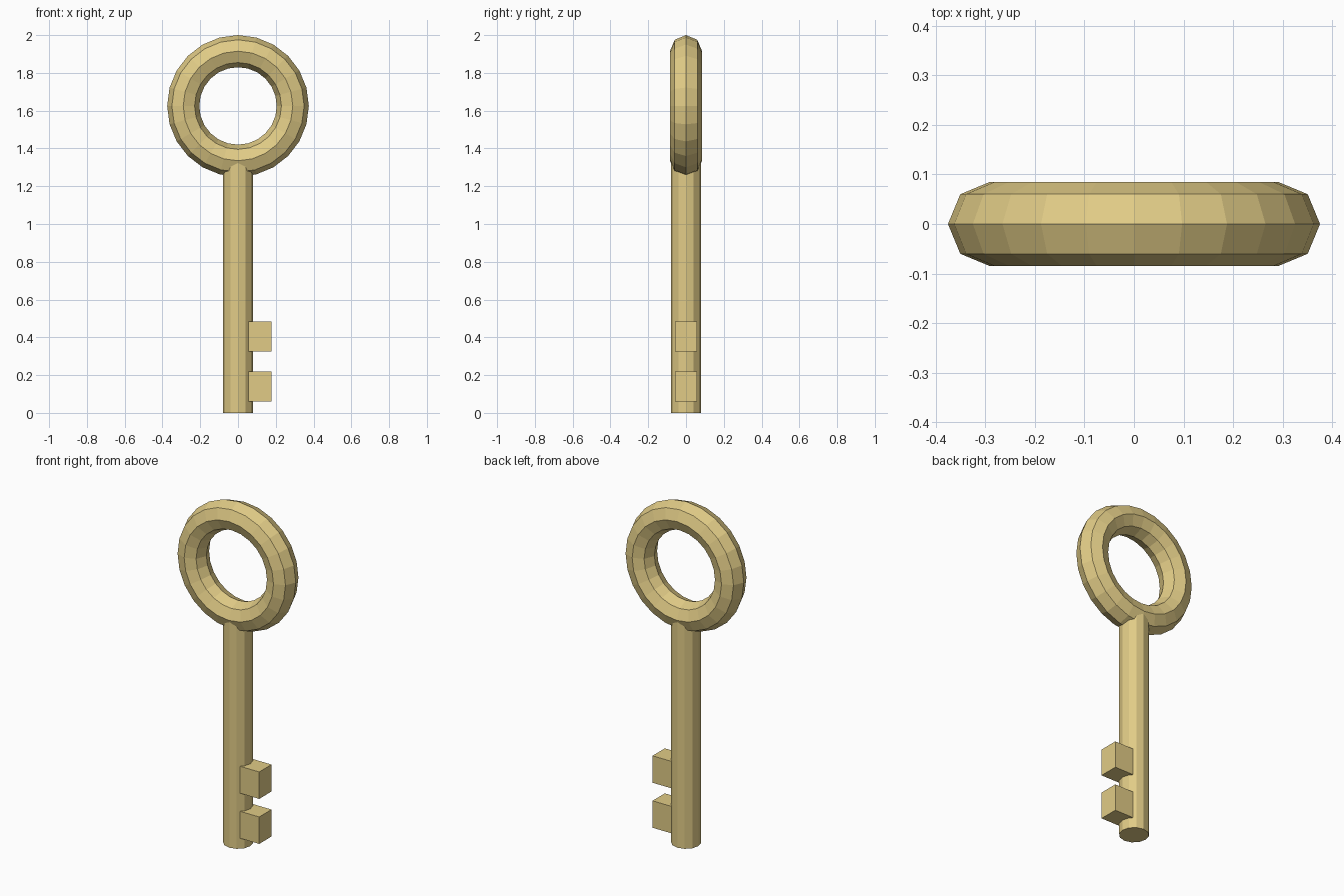
import bpy
from math import pi

if "Cube" in bpy.data.objects:
    bpy.data.objects.remove(bpy.data.objects["Cube"])

brass = bpy.data.materials.new("brass")
brass.diffuse_color = (0.75, 0.60, 0.24, 1)
brass.use_nodes = True
brass.node_tree.nodes["Principled BSDF"].inputs["Base Color"].default_value = brass.diffuse_color


def finish(name):
    obj = bpy.context.object
    obj.name = name
    obj.data.materials.append(brass)
    return obj


# Ring handle: low-poly torus standing upright, facing front
bpy.ops.mesh.primitive_torus_add(
    major_segments=24, minor_segments=8, major_radius=0.29, minor_radius=0.085,
    location=(0, 0, 1.625), rotation=(pi / 2, 0, 0))
finish("ring_handle")

# Shaft: 12-sided rod, its top buried in the ring
SHAFT_TOP = 1.335
bpy.ops.mesh.primitive_cylinder_add(
    vertices=12, radius=0.08, depth=SHAFT_TOP, location=(0, 0, SHAFT_TOP / 2))
finish("shaft")

# Two square teeth on the right side of the shaft
for name, z in (("lower_tooth", 0.14), ("upper_tooth", 0.404)):
    bpy.ops.mesh.primitive_cube_add(size=1, location=(0.116, 0, z))
    tooth = finish(name)
    tooth.scale = (0.123, 0.114, 0.158)
